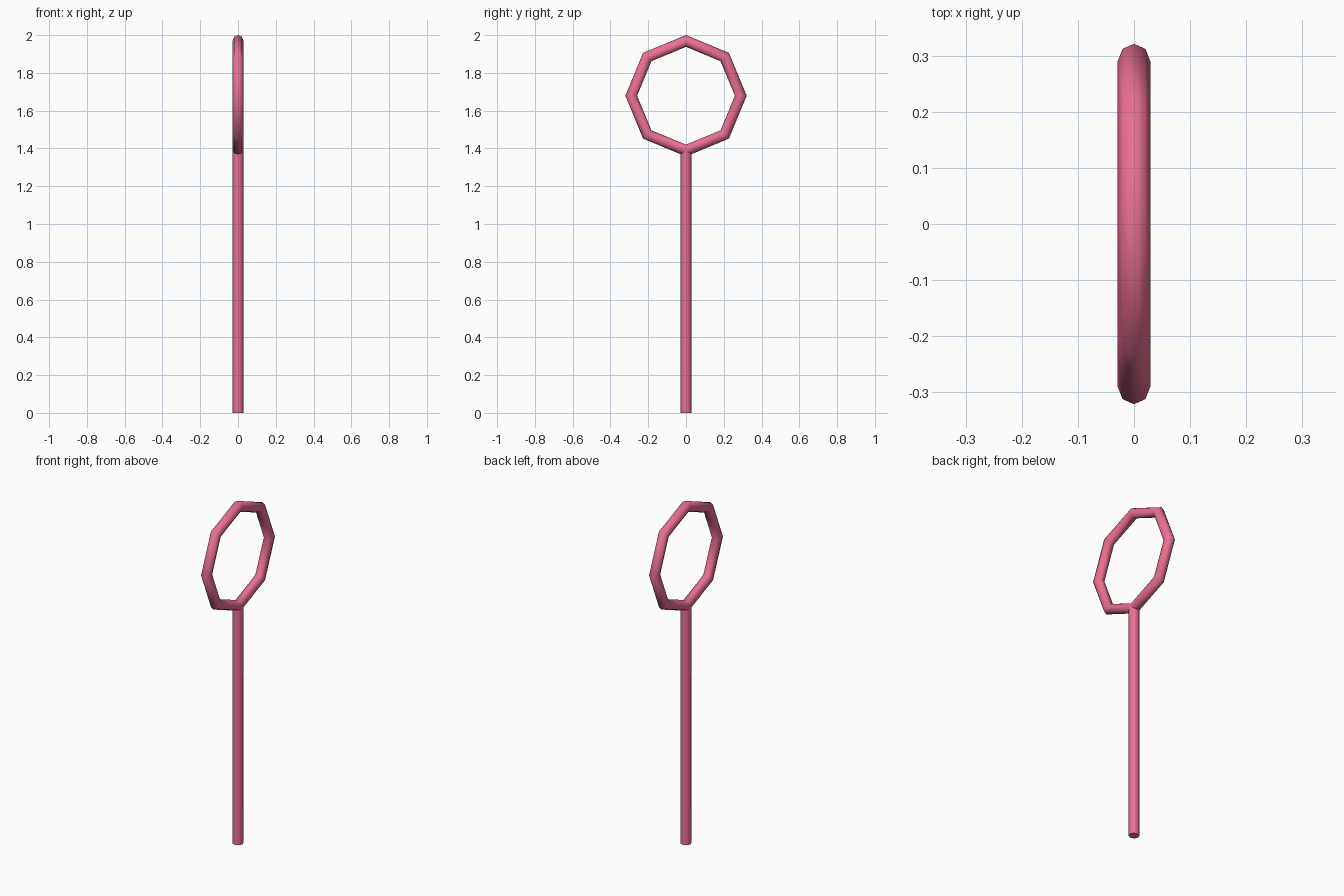
import bpy
from math import radians

if "Cube" in bpy.data.objects:
    bpy.data.objects.remove(bpy.data.objects["Cube"])

TUBE = 0.029      # tube radius
RING_R = 0.29     # ring centre-line radius
RING_Z = 1.679    # ring centre height
MITRE = 0.0312    # radial tube radius at the ring's corners

pink = bpy.data.materials.new("pink")
pink.diffuse_color = (0.83, 0.16, 0.29, 1)
pink.use_nodes = True
pink.node_tree.nodes["Principled BSDF"].inputs["Base Color"].default_value = pink.diffuse_color


def finish(name, angle):
    ob = bpy.context.object
    ob.name = name
    ob.data.materials.append(pink)
    bpy.ops.object.transform_apply(location=False, rotation=True, scale=True)
    bpy.ops.object.shade_smooth_by_angle(angle=radians(angle))
    return ob


# Eight-sided ring standing in the YZ plane, flattened to a true mitred tube
bpy.ops.mesh.primitive_torus_add(major_segments=8, minor_segments=8,
                                 major_radius=RING_R, minor_radius=MITRE,
                                 location=(0, 0, RING_Z), rotation=(0, radians(90), 0))
bpy.context.object.scale.z = TUBE / MITRE
finish("ring", 50)

# Straight handle running up into the ring's lowest corner
top = RING_Z - RING_R
bpy.ops.mesh.primitive_cylinder_add(vertices=8, radius=TUBE, depth=top,
                                    location=(0, 0, top / 2))
finish("handle", 50)
